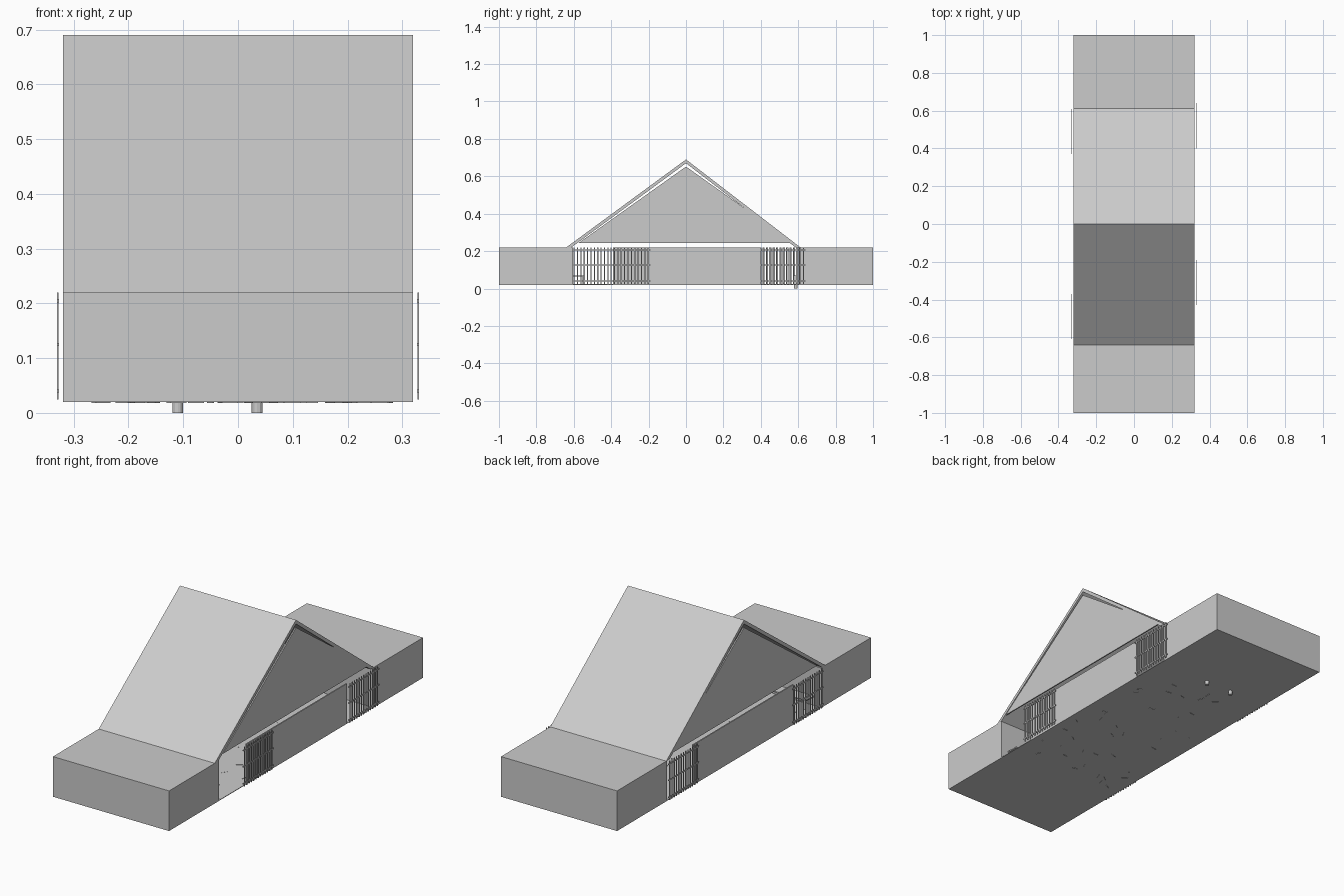
import bpy, bmesh, math, random
from mathutils import Matrix, Vector

if "Cube" in bpy.data.objects:
    bpy.data.objects.remove(bpy.data.objects["Cube"])

random.seed(4)
grey = bpy.data.materials.new("plain grey")
grey.diffuse_color = (0.6, 0.6, 0.6, 1)
grey.use_nodes = True
grey.node_tree.nodes["Principled BSDF"].inputs["Base Color"].default_value = grey.diffuse_color


def finish(bm, name):
    bmesh.ops.recalc_face_normals(bm, faces=bm.faces)
    me = bpy.data.meshes.new(name)
    bm.to_mesh(me)
    bm.free()
    me.materials.append(grey)
    ob = bpy.data.objects.new(name, me)
    bpy.context.collection.objects.link(ob)
    return ob


def add_box(bm, x0, x1, y0, y1, z0, z1):
    size = Matrix.Diagonal((x1 - x0, y1 - y0, z1 - z0, 1))
    pos = Matrix.Translation(((x0 + x1) / 2, (y0 + y1) / 2, (z0 + z1) / 2))
    bmesh.ops.create_cube(bm, size=1, matrix=pos @ size)


def box(name, *b):
    bm = bmesh.new()
    add_box(bm, *b)
    return finish(bm, name)


def extrude_profile(name, pts, x0, x1):
    # y-z outline pulled along x
    bm = bmesh.new()
    face = bm.faces.new([bm.verts.new((x0, y, z)) for y, z in pts])
    ext = bmesh.ops.extrude_face_region(bm, geom=[face])
    verts = [v for v in ext["geom"] if isinstance(v, bmesh.types.BMVert)]
    bmesh.ops.translate(bm, verts=verts, vec=(x1 - x0, 0, 0))
    return finish(bm, name)


W = 0.32

# End blocks and floor
box("front_block", -W, W, -1, -0.605, 0.02, 0.22)
box("back_block", -W, W, 0.605, 1, 0.02, 0.22)
box("floor", -W, W, -0.605, 0.605, 0.02, 0.023)

# Side walls between the doorways, and gables standing clear of the roof
for side, s in (("left", -1), ("right", 1)):
    xa, xb = sorted((s * (W - 0.006), s * W))
    box(side + "_wall", xa, xb, -0.39, 0.40, 0.02, 0.22)
    extrude_profile(side + "_gable", [(-0.575, 0.243), (0.575, 0.243), (0, 0.652)], xa, xb)

# Roof slabs
T = 0.02
extrude_profile("front_roof", [(0, 0.69), (-0.64, 0.22), (-0.613, 0.22), (0, 0.69 - T)], -W, W)
extrude_profile("back_roof", [(0, 0.69), (0.612, 0.22), (0.586, 0.22), (0, 0.69 - T)], -W, W)


# Barred sliding gates
def gate(name, x, y0, y1):
    bm = bmesh.new()
    n = 13
    for i in range(n):
        y = y0 + 0.012 + (y1 - y0 - 0.024) * i / (n - 1)
        add_box(bm, x - 0.0015, x + 0.0015, y - 0.003, y + 0.003, 0.024, 0.22)
    for z in (0.04, 0.125, 0.205):
        add_box(bm, x - 0.002, x + 0.002, y0, y1, z - 0.003, z + 0.003)
    return finish(bm, name)


gate("left_front_gate", -0.329, -0.61, -0.37)
gate("left_back_gate", -0.329, 0.37, 0.61)
gate("right_front_gate", 0.329, -0.43, -0.19)
gate("right_back_gate", 0.329, 0.40, 0.64)

# Low feeding rack by the front block
bm = bmesh.new()
add_box(bm, -0.28, 0.28, -0.605, -0.545, 0.064, 0.070)
for x in (-0.27, 0.27):
    add_box(bm, x - 0.004, x + 0.004, -0.553, -0.545, 0.023, 0.066)
finish(bm, "feeding_rack")

# Round drinker posts reaching the ground
for name, x in (("left_post", -0.11), ("right_post", 0.035)):
    bm = bmesh.new()
    bmesh.ops.create_cone(bm, cap_ends=True, segments=12, radius1=0.01, radius2=0.01,
                          depth=0.07, matrix=Matrix.Translation((x, 0.587, 0.035)))
    finish(bm, name)

# Straw scattered on the floor, just showing underneath
bm = bmesh.new()
for i in range(40):
    pos = Matrix.Translation((random.uniform(-0.28, 0.28), random.uniform(-0.55, 0.5), 0.021))
    turn = Matrix.Rotation(random.uniform(0, math.pi), 4, 'Z')
    bmesh.ops.create_cube(bm, size=1, matrix=pos @ turn @ Matrix.Diagonal((0.03, 0.002, 0.006, 1)))
finish(bm, "straw")
